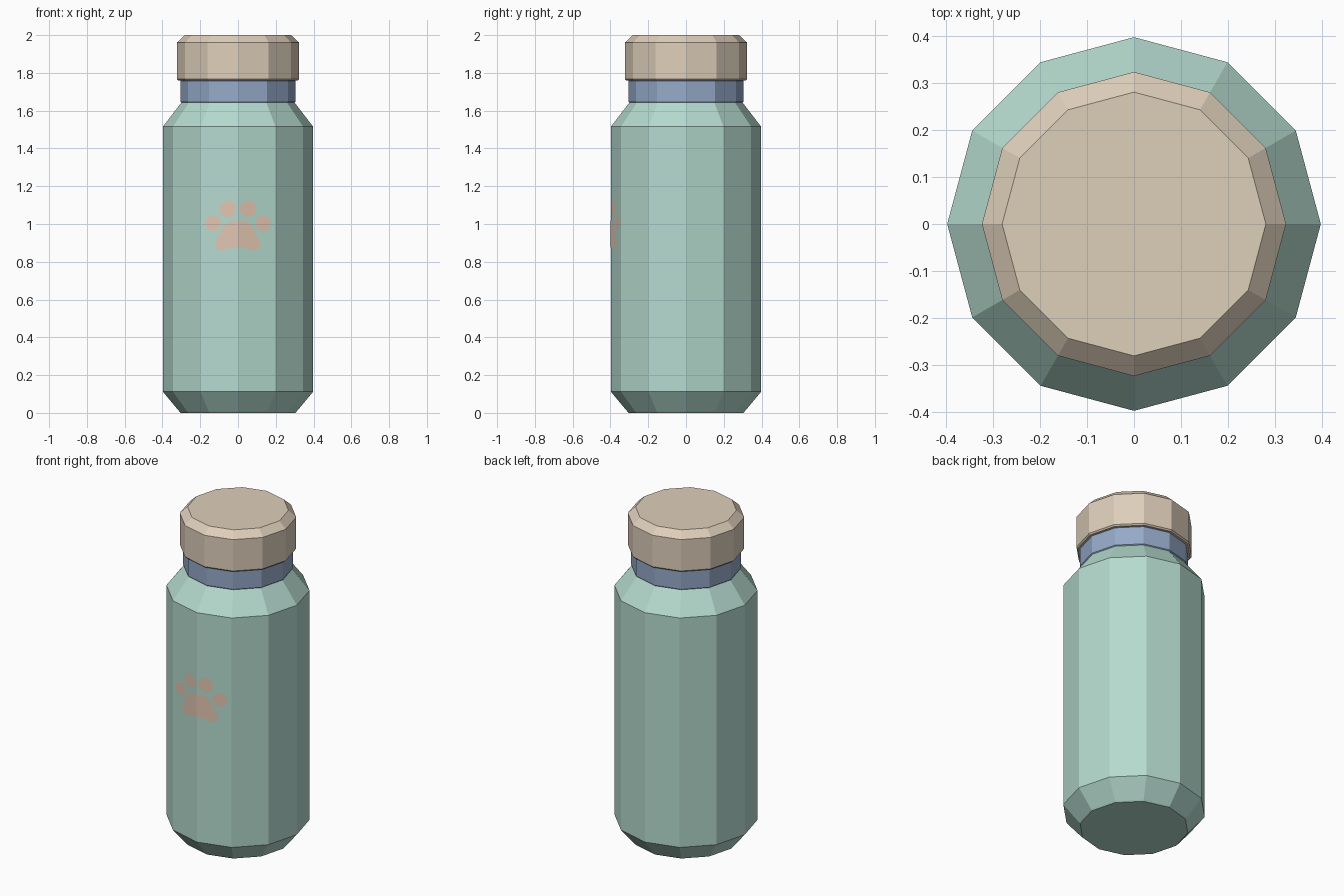
import bpy, bmesh, math

cube = bpy.data.objects.get("Cube")
if cube:
    bpy.data.objects.remove(cube, do_unlink=True)

SIDES = 12
BODY_R = 0.398


def material(name, rgb):
    m = bpy.data.materials.new(name)
    m.use_nodes = True
    m.diffuse_color = (*rgb, 1)
    bsdf = next(n for n in m.node_tree.nodes if n.type == "BSDF_PRINCIPLED")
    bsdf.inputs["Base Color"].default_value = (*rgb, 1)
    return m


mint = material("mint_green", (0.46, 0.70, 0.62))
beige = material("beige", (0.73, 0.62, 0.49))
blue = material("slate_blue", (0.30, 0.40, 0.58))
peach = material("peach", (0.75, 0.56, 0.44))


def finish(name, bm, mat):
    mesh = bpy.data.meshes.new(name)
    bm.to_mesh(mesh)
    bm.free()
    mesh.materials.append(mat)
    obj = bpy.data.objects.new(name, mesh)
    bpy.context.collection.objects.link(obj)
    return obj


def lathe(name, profile, mat):
    """Turn (radius, height) pairs into a closed twelve-sided solid."""
    bm = bmesh.new()
    rings = []
    for r, z in profile:
        angles = [math.tau * i / SIDES for i in range(SIDES)]
        rings.append([bm.verts.new((r * math.cos(a), r * math.sin(a), z)) for a in angles])
    for low, high in zip(rings, rings[1:]):
        for i in range(SIDES):
            j = (i + 1) % SIDES
            bm.faces.new((low[i], low[j], high[j], high[i]))
    bm.faces.new(rings[0][::-1])
    bm.faces.new(rings[-1])
    return finish(name, bm, mat)


# Bottle, neck band and lid
lathe("bottle_body", [(0.303, 0), (0.31, 0.007), (BODY_R, 0.112),
                      (BODY_R, 1.515), (0.298, 1.645)], mint)
lathe("neck_band", [(0.298, 1.64), (0.305, 1.647), (0.305, 1.757), (0.298, 1.764)], blue)
lathe("lid", [(0.316, 1.76), (0.324, 1.768), (0.324, 1.96), (0.281, 2.0)], beige)


# Paw mark, folded over the front corner of the body
def on_front(x, z):
    slope = math.tan(math.pi / SIDES)
    return (x, -(BODY_R + 0.002) + abs(x) * slope, z)


PAD = [(0, 0.876), (0.045, 0.872), (0.082, 0.86), (0.108, 0.864), (0.121, 0.882),
       (0.116, 0.912), (0.095, 0.95), (0.076, 0.99), (0.045, 1.014), (0, 1.02)]
TOES = [(0.053, 1.08, 0.044), (0.132, 1.004, 0.042)]

paw = bmesh.new()
for side in (1, -1):
    outlines = [PAD]
    for cx, cz, r in TOES:
        angles = [math.tau * i / 20 for i in range(20)]
        outlines.append([(cx + r * math.cos(a), cz + r * math.sin(a)) for a in angles])
    for outline in outlines:
        verts = [paw.verts.new(on_front(side * x, z)) for x, z in outline]
        paw.faces.new(verts[::side])
bmesh.ops.remove_doubles(paw, verts=paw.verts, dist=0.0001)
finish("paw_mark", paw, peach)
